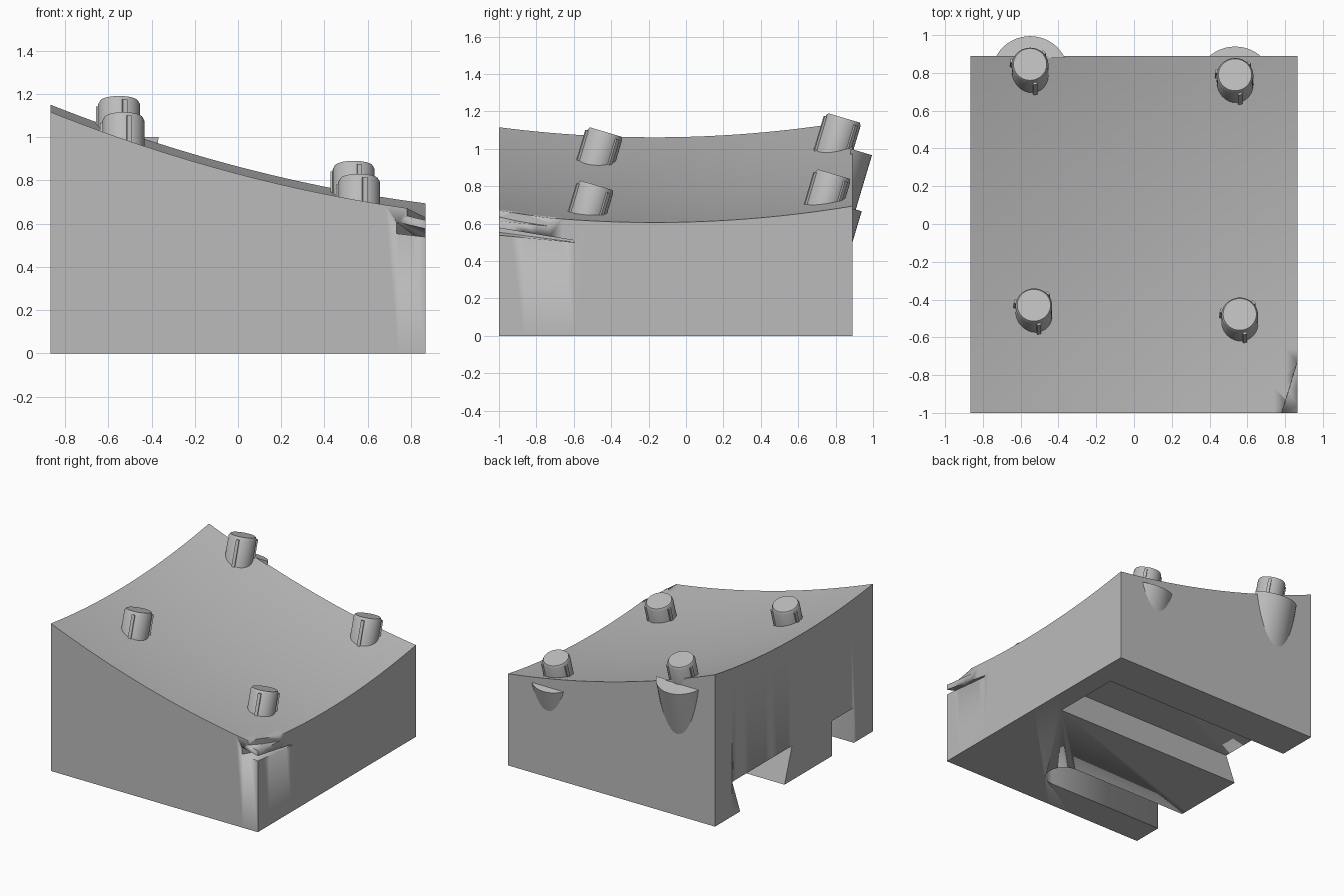
import bpy, bmesh, math
from mathutils import Vector, Matrix

if "Cube" in bpy.data.objects:
    bpy.data.objects.remove(bpy.data.objects["Cube"])

X, Y0, Y1 = 0.866, -1.0, 0.89
N = 28

grey = bpy.data.materials.new("plain grey")
grey.diffuse_color = (0.5, 0.5, 0.5, 1)
grey.use_nodes = True
grey.node_tree.nodes["Principled BSDF"].inputs["Base Color"].default_value = grey.diffuse_color


def make(name, bm, angle=30):
    bmesh.ops.recalc_face_normals(bm, faces=bm.faces)
    me = bpy.data.meshes.new(name)
    bm.to_mesh(me)
    bm.free()
    me.materials.append(grey)
    ob = bpy.data.objects.new(name, me)
    bpy.context.collection.objects.link(ob)
    bpy.context.view_layer.objects.active = ob
    ob.select_set(True)
    bpy.ops.object.shade_smooth_by_angle(angle=math.radians(angle))
    ob.select_set(False)
    return ob


def cut(target, name, bm):
    cutter = make(name, bm)
    cutter.hide_render = True
    cutter.hide_viewport = True
    mod = target.modifiers.new(name, 'BOOLEAN')
    mod.operation = 'DIFFERENCE'
    mod.solver = 'EXACT'
    mod.object = cutter


def prism(points, offset):
    """Extrude a closed 3D outline along an offset."""
    bm = bmesh.new()
    face = bm.faces.new([bm.verts.new(p) for p in points])
    ext = bmesh.ops.extrude_face_region(bm, geom=[face])
    bmesh.ops.translate(bm, vec=Vector(offset),
                        verts=[g for g in ext["geom"] if isinstance(g, bmesh.types.BMVert)])
    return bm


def hull(points):
    bm = bmesh.new()
    bmesh.ops.convex_hull(bm, input=[bm.verts.new(p) for p in points])
    return bm


def top_height(x, y):
    return 0.776 - 0.263 * x + 0.077 * x * x + 0.078 * (y + 0.17) ** 2


# Block with a sloping, dished top
bm = bmesh.new()
bmesh.ops.create_grid(bm, x_segments=N, y_segments=N, size=1)
for v in bm.verts:
    v.co.x *= X
    v.co.y = Y0 + (v.co.y + 1) / 2 * (Y1 - Y0)
    v.co.z = top_height(v.co.x, v.co.y)
rim = [e for e in bm.edges if e.is_boundary]
ext = bmesh.ops.extrude_edge_only(bm, edges=rim)
for g in ext["geom"]:
    if isinstance(g, bmesh.types.BMVert):
        g.co.z = 0
bmesh.ops.contextual_create(bm, geom=[g for g in ext["geom"] if isinstance(g, bmesh.types.BMEdge)])
block = make("block", bm)

# Dovetail slot underneath, open on the left side
cut(block, "dovetail_slot", prism(
    [(-1, 0.08, -0.06), (-1, 0.567, -0.06), (-1, 0.685, 0.26), (-1, -0.03, 0.26)], (1.71, 0, 0)))

# Straight slot underneath with a rounded end
r, cy = 0.13, -0.64
arc = [(0.10 + r * math.cos(a), cy + r * math.sin(a), -0.06)
       for a in (math.pi * (i / 16 - 0.5) for i in range(17))]
cut(block, "round_slot", prism(arc + [(-1, cy + r, -0.06), (-1, cy - r, -0.06)], (0, 0, 0.325)))

# Notch and thin slit in the front right corner
notch = [(0.776, -1.02, 0.64), (0.82, -0.88, 0.61), (0.872, -0.71, 0.583),
         (0.90, -0.71, 0.58), (0.90, -1.02, 0.61)]
cut(block, "corner_notch", hull(notch + [(x, y, 0.85) for x, y, z in notch]))
cut(block, "corner_slit", hull([
    (0.73, -1.01, 0.61), (0.73, -1.01, 0.555), (0.868, -0.57, 0.505), (0.868, -0.57, 0.497),
    (0.90, -0.57, 0.497), (0.90, -1.01, 0.57), (0.90, -1.01, 0.535)]))

# Leaning pegs with three ribs each: position of the top centre
TILT = Matrix.Rotation(math.radians(-16.6), 4, 'X')
PEGS = {"back_left": (-0.55, 0.845, 1.165), "back_right": (0.535, 0.79, 0.865),
        "front_left": (-0.53, -0.43, 1.09), "front_right": (0.56, -0.478, 0.805)}


def lathe(bm, profile, steps=40):
    rings = [[bm.verts.new((rad * math.cos(2 * math.pi * i / steps),
                            rad * math.sin(2 * math.pi * i / steps), z)) for i in range(steps)]
             for rad, z in profile]
    for a, b in zip(rings, rings[1:]):
        for i in range(steps):
            j = (i + 1) % steps
            bm.faces.new((a[i], a[j], b[j], b[i]))
    bm.faces.new(rings[0])
    bm.faces.new(rings[-1])


for name, top in PEGS.items():
    place = Matrix.Translation(top) @ TILT
    bm = bmesh.new()
    lathe(bm, [(0.097, -0.27), (0.097, -0.016), (0.088, 0)])
    for deg in (-75, 45, 165):
        m = (Matrix.Rotation(math.radians(deg), 4, 'Z') @ Matrix.Translation((0.096, 0, -0.145))
             @ Matrix.Diagonal((0.024, 0.022, 0.25, 1)))
        bmesh.ops.create_cube(bm, size=1, matrix=m)
    bm.transform(place)
    make("peg_" + name, bm)

# Round lugs breaking through the back face below the rear pegs
for name, depth in (("back_left", -0.56), ("back_right", -0.42)):
    bm = bmesh.new()
    lathe(bm, [(0.2, depth), (0.2, -0.148)], 48)
    bm.transform(Matrix.Translation(PEGS[name]) @ TILT)
    bmesh.ops.bisect_plane(bm, geom=bm.verts[:] + bm.edges[:] + bm.faces[:],
                           plane_co=(0, 0.88, 0), plane_no=(0, 1, 0), clear_inner=True)
    bmesh.ops.holes_fill(bm, edges=[e for e in bm.edges if e.is_boundary])
    make("lug_" + name, bm)
